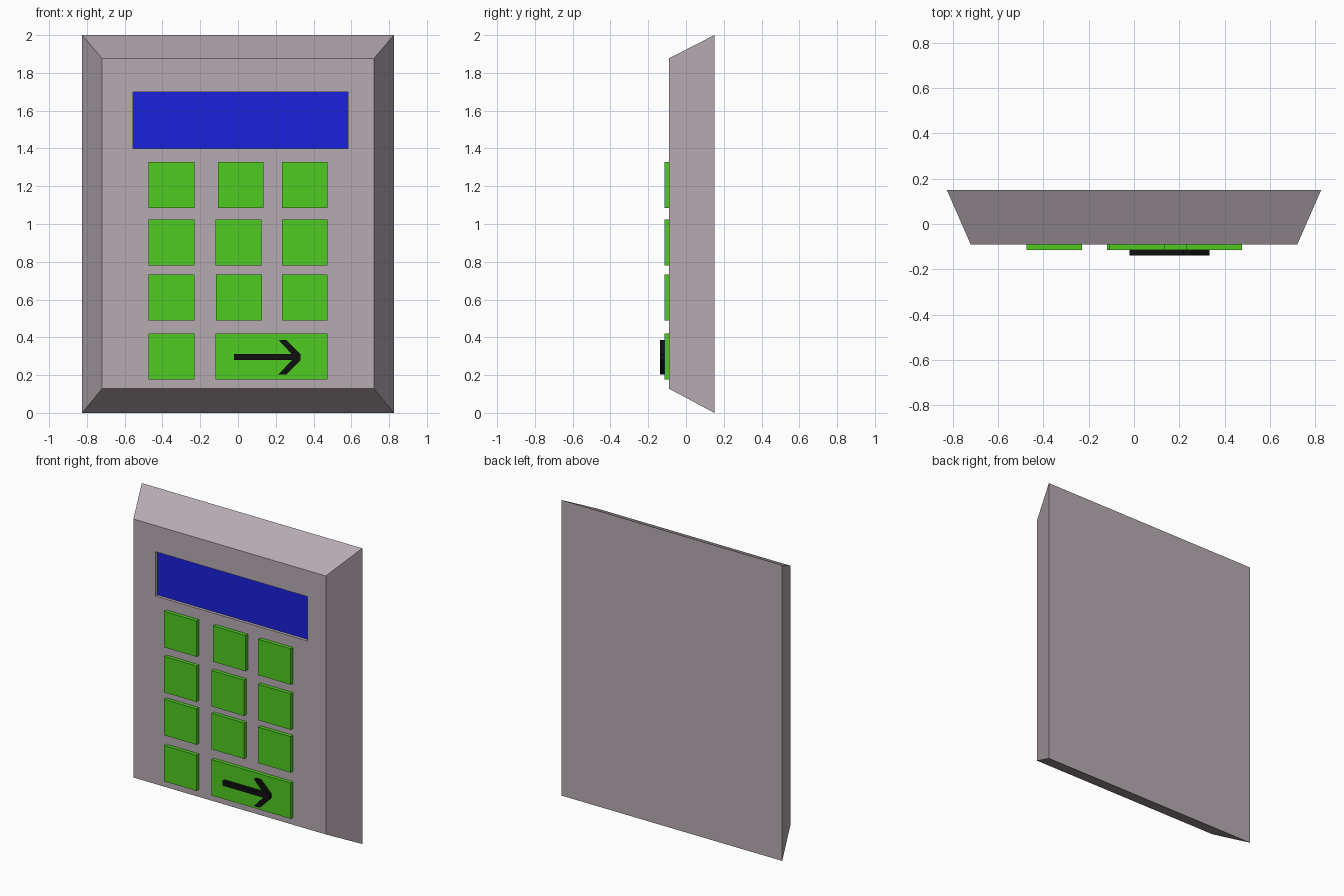
import bpy
import bmesh

if "Cube" in bpy.data.objects:
    bpy.data.objects.remove(bpy.data.objects["Cube"])


def material(name, rgb):
    m = bpy.data.materials.new(name)
    m.diffuse_color = (*rgb, 1)
    m.use_nodes = True
    m.node_tree.nodes["Principled BSDF"].inputs["Base Color"].default_value = m.diffuse_color
    return m


def finish(name, bm, mat=None):
    bmesh.ops.recalc_face_normals(bm, faces=bm.faces)
    mesh = bpy.data.meshes.new(name)
    bm.to_mesh(mesh)
    bm.free()
    ob = bpy.data.objects.new(name, mesh)
    bpy.context.collection.objects.link(ob)
    if mat:
        mesh.materials.append(mat)
    return ob


def prism(name, outline, y_front, y_back, mat):
    """Extrude an (x, z) outline along y."""
    bm = bmesh.new()
    face = bm.faces.new([bm.verts.new((x, y_front, z)) for x, z in outline])
    new = bmesh.ops.extrude_face_region(bm, geom=[face])["geom"]
    verts = [g for g in new if isinstance(g, bmesh.types.BMVert)]
    bmesh.ops.translate(bm, verts=verts, vec=(0, y_back - y_front, 0))
    return finish(name, bm, mat)


def rect(x0, x1, z0, z1):
    return [(x0, z0), (x1, z0), (x1, z1), (x0, z1)]


casing_mat = material("casing_grey", (0.47, 0.41, 0.45))
blue = material("screen_blue", (0.01, 0.015, 0.72))
green = material("key_green", (0.08, 0.6, 0.015))
black = material("mark_black", (0.005, 0.005, 0.005))

FRONT, FLOOR, BACK = -0.09, -0.07, 0.15
screen = rect(-0.555, 0.583, 1.40, 1.70)

# Casing: tapered block with a shallow screen recess, built from rectangular loops
bm = bmesh.new()
sections = [(rect(-0.825, 0.825, 0, 2), BACK),
            (rect(-0.72, 0.72, 0.128, 1.877), FRONT),
            (screen, FRONT),
            (screen, FLOOR)]
loops = [[bm.verts.new((x, y, z)) for x, z in pts] for pts, y in sections]
bm.faces.new(loops[0])
for a, b in zip(loops, loops[1:]):
    for i in range(4):
        j = (i + 1) % 4
        bm.faces.new((a[i], a[j], b[j], b[i]))
screen_face = bm.faces.new(loops[-1])
screen_face.material_index = 1
casing = finish("casing", bm, casing_mat)
casing.data.materials.append(blue)

# Square keys: three rows, with the slightly uneven middle column
S = 0.243
for row, (z, mid) in enumerate([(1.085, -0.107), (0.78, -0.118), (0.49, -0.116)]):
    for col, x in enumerate((-0.473, mid, 0.232)):
        prism(f"key_row{row + 1}_col{col + 1}", rect(x, x + S, z, z + S),
              -0.115, FRONT, green)

# Bottom row: single key and wide enter key
prism("key_bottom_left", rect(-0.473, -0.23, 0.178, 0.42), -0.115, FRONT, green)
prism("enter_key", rect(-0.118, 0.475, 0.178, 0.42), -0.115, FRONT, green)

# Raised arrow on the enter key, mirrored about its centre line
ZC = 0.295
half = [(-0.02, 0.016), (0.285, 0.016), (0.215, 0.091), (0.255, 0.091), (0.332, 0.014)]
arrow = [(x, ZC + h) for x, h in half] + [(x, ZC - h) for x, h in reversed(half)]
prism("enter_arrow", arrow, -0.138, -0.115, black)
